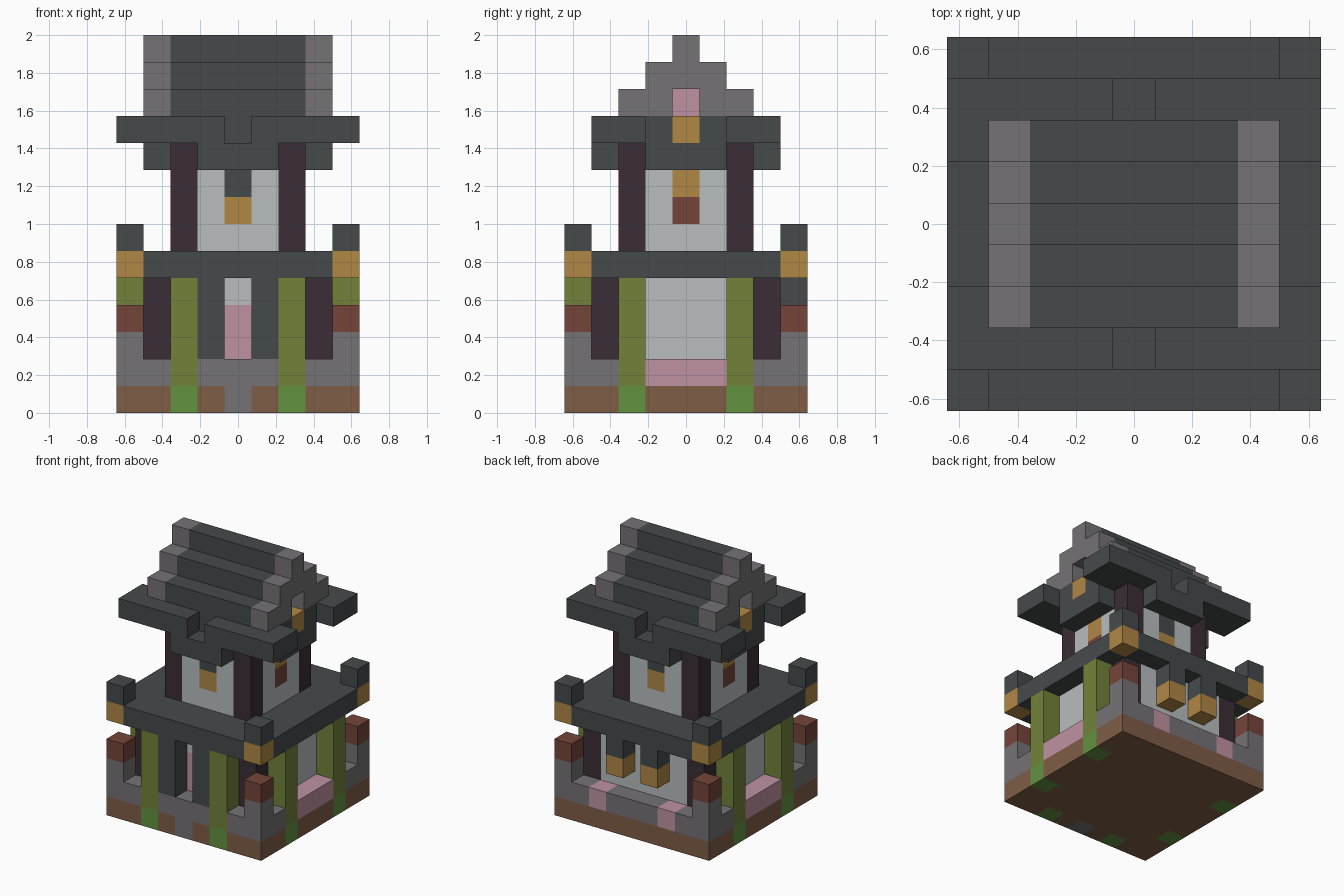
import bpy
import bmesh

U = 2 / 14  # edge length of one block

cube = bpy.data.objects.get("Cube")
if cube:
    bpy.data.objects.remove(cube, do_unlink=True)


def linear(c):
    c /= 255
    return c / 12.92 if c <= 0.04045 else ((c + 0.055) / 1.055) ** 2.4


PALETTE = {
    "slate": (69, 74, 75),
    "stone": (117, 114, 117),
    "plaster": (184, 189, 190),
    "dark_wood": (59, 45, 54),
    "olive": (114, 130, 58),
    "grass_green": (98, 146, 64),
    "earth_brown": (126, 93, 70),
    "brick_red": (116, 69, 58),
    "amber": (176, 135, 69),
    "pink": (191, 146, 162),
}
materials = {}
for name, rgb in PALETTE.items():
    colour = tuple(linear(c) for c in rgb) + (1.0,)
    mat = bpy.data.materials.new(name)
    mat.use_nodes = True
    mat.diffuse_color = colour
    bsdf = next(n for n in mat.node_tree.nodes if n.type == "BSDF_PRINCIPLED")
    bsdf.inputs["Base Color"].default_value = colour
    bsdf.inputs["Roughness"].default_value = 0.9
    materials[name] = mat

blocks = {}  # grid cell -> (part, colour)


def span(r):
    return range(r[0], r[1] + 1) if isinstance(r, tuple) else (r,)


def fill(part, colour, xs, ys, zs, mirror=""):
    """Fill a block range, mirrored over the named axes; later fills win."""
    for x in span(xs):
        for y in span(ys):
            for z in span(zs):
                for mx in ((x, -x) if "x" in mirror else (x,)):
                    for my in ((y, -y) if "y" in mirror else (y,)):
                        blocks[mx, my, z] = (part, colour)


# Ground slab and stone plinth
fill("ground_slab", "earth_brown", (-4, 4), (-4, 4), 0)
fill("ground_slab", "grass_green", 2, -4, 0, "x")
fill("ground_slab", "grass_green", 4, 2, 0, "xy")
fill("ground_slab", "stone", 0, -4, 0)
fill("plinth", "stone", (-4, 4), (-4, 4), 1)
fill("plinth", "pink", 4, (-1, 1), 1, "x")
fill("plinth", "pink", 2, 4, 1, "x")

# Lower storey walls, corner timbers and door
fill("lower_walls", "plaster", (-3, 3), (-3, 3), (2, 4))
fill("lower_corner_timbers", "dark_wood", 3, 3, (2, 4), "xy")
fill("door", "pink", 0, -3, (2, 3))
fill("door_posts", "slate", 1, -4, (2, 4), "x")

# Vine-covered pillars
fill("front_pillars", "olive", 2, -4, (1, 4), "x")
fill("side_pillars", "olive", 4, 2, (1, 4), "xy")

# Short corner posts
fill("corner_posts", "stone", 4, 4, 2, "xy")
fill("corner_posts", "brick_red", 4, 4, 3, "xy")

# Lanterns hanging at the back
fill("back_lanterns", "slate", 1, 4, 4, "x")
fill("back_lanterns", "amber", 1, 4, 3, "x")

# Balcony deck with corner lamps and finials
fill("balcony_deck", "slate", (-4, 4), (-4, 4), 5)
fill("corner_lamps", "amber", 4, 4, 5, "xy")
fill("corner_finials", "slate", 4, 4, 6, "xy")

# Upper storey walls with inlaid windows
fill("upper_walls", "plaster", (-2, 2), (-2, 2), (6, 8))
fill("upper_windows", "slate", 0, 2, 8, "y")
fill("upper_windows", "amber", 0, 2, 7, "y")
fill("upper_windows", "amber", 2, 0, 8, "x")
fill("upper_windows", "brick_red", 2, 0, 7, "x")

# Eaves brackets, then the timbers that run up between them
fill("eaves_brackets", "slate", (-1, 1), (-3, 3), 9)
fill("eaves_brackets", "slate", (-3, 3), (-1, 1), 9)
fill("upper_corner_timbers", "dark_wood", 2, 2, (6, 9), "xy")

# Eaves, notched in the middle of the front and back
fill("eaves", "slate", (-3, 3), (-2, 2), 10)
fill("eaves", "slate", (1, 3), 3, 10, "xy")
fill("eaves", "slate", 4, (2, 3), 10, "xy")
fill("gable_lamps", "amber", 3, 0, 10, "x")

# Stepped roof with stone gables
for z, half in ((11, 2), (12, 1), (13, 0)):
    fill("roof", "slate", (-2, 2), (-half, half), z)
    fill("gables", "stone", 3, (-half, half), z, "x")

# Recessed gable windows
fill("gable_windows", "pink", 2, 0, 11, "x")
for side in (-3, 3):
    del blocks[side, 0, 11]


def face_corners(cell, axis, sign):
    """Four corners of one block side, counter-clockwise from outside."""
    a, b = (axis + 1) % 3, (axis + 2) % 3
    corners = []
    for da, db in ((0, 0), (1, 0), (1, 1), (0, 1)):
        p = list(cell)
        p[axis] += sign > 0
        p[a] += da
        p[b] += db
        corners.append(tuple(p))
    return corners if sign > 0 else corners[::-1]


def build_part(part):
    """Make one mesh from the exposed sides of a part's blocks."""
    bm = bmesh.new()
    verts, used = {}, []
    for cell, (owner, colour) in blocks.items():
        if owner != part:
            continue
        for axis in range(3):
            for sign in (-1, 1):
                near = list(cell)
                near[axis] += sign
                if tuple(near) in blocks:
                    continue
                ring = []
                for p in face_corners(cell, axis, sign):
                    if p not in verts:
                        x, y, z = p
                        verts[p] = bm.verts.new(((x - 0.5) * U, (y - 0.5) * U, z * U))
                    ring.append(verts[p])
                if colour not in used:
                    used.append(colour)
                bm.faces.new(ring).material_index = used.index(colour)
    mesh = bpy.data.meshes.new(part)
    bm.to_mesh(mesh)
    bm.free()
    for colour in used:
        mesh.materials.append(materials[colour])
    bpy.context.collection.objects.link(bpy.data.objects.new(part, mesh))


for part in dict.fromkeys(owner for owner, _ in blocks.values()):
    build_part(part)
